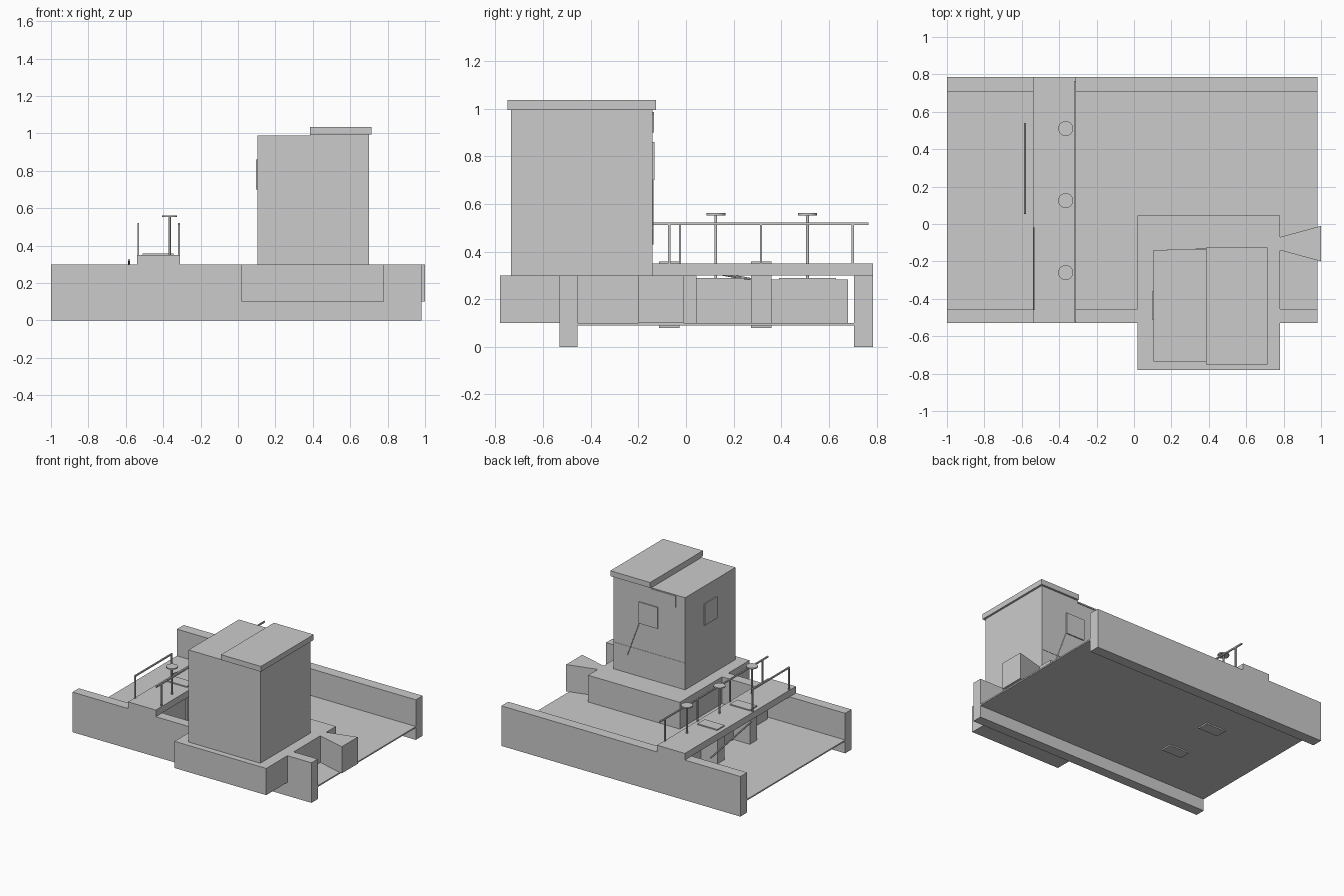
import bpy, bmesh, math
from mathutils import Vector

if "Cube" in bpy.data.objects:
    bpy.data.objects.remove(bpy.data.objects["Cube"], do_unlink=True)

grey = bpy.data.materials.new("concrete grey")
grey.use_nodes = True
COLOUR = (0.6, 0.6, 0.6, 1)
grey.diffuse_color = COLOUR
grey.node_tree.nodes["Principled BSDF"].inputs["Base Color"].default_value = COLOUR


def finish(name, bm):
    mesh = bpy.data.meshes.new(name)
    bmesh.ops.recalc_face_normals(bm, faces=bm.faces)
    bm.to_mesh(mesh)
    bm.free()
    mesh.materials.append(grey)
    obj = bpy.data.objects.new(name, mesh)
    bpy.context.collection.objects.link(obj)
    return obj


def box(name, x, y, z):
    bm = bmesh.new()
    bmesh.ops.create_cube(bm, size=1)
    for v in bm.verts:
        v.co = [r[0] + (c + 0.5) * (r[1] - r[0]) for c, r in zip(v.co, (x, y, z))]
    return finish(name, bm)


def prism(name, outline, z0, z1):
    bm = bmesh.new()
    face = bm.faces.new([bm.verts.new((x, y, z0)) for x, y in outline])
    top = bmesh.ops.extrude_face_region(bm, geom=[face])["geom"]
    bmesh.ops.translate(bm, vec=(0, 0, z1 - z0),
                        verts=[g for g in top if isinstance(g, bmesh.types.BMVert)])
    return finish(name, bm)


def rod(name, a, b, radius, sides=12):
    a, b = Vector(a), Vector(b)
    bm = bmesh.new()
    bmesh.ops.create_cone(bm, cap_ends=True, segments=sides, radius1=radius,
                          radius2=radius, depth=(b - a).length)
    turn = (b - a).to_track_quat("Z", "Y")
    for v in bm.verts:
        v.co = turn @ v.co + (a + b) / 2
    return finish(name, bm)


# Channel: floor slab and two long walls
LENGTH = (-1, 0.98)
box("channel_floor", LENGTH, (-0.46, 0.71), (0.09, 0.1))
box("front_wall", LENGTH, (-0.53, -0.455), (0, 0.3))
box("back_wall", LENGTH, (0.705, 0.785), (0, 0.3))

# Platform with its flared end
box("platform", (0.02, 0.78), (-0.78, 0.045), (0.1, 0.3))
prism("flared_pier", [(0.78, -0.14), (1, -0.2), (1, -0.01), (0.78, -0.07)], 0.1, 0.3)

# Control house and raised half roof
box("house", (0.105, 0.7), (-0.735, -0.14), (0.3, 0.99))
box("roof_slab", (0.385, 0.715), (-0.75, -0.125), (0.995, 1.035))
box("roof_base", (0.385, 0.7), (-0.735, -0.14), (0.985, 0.998))
box("side_window", (0.096, 0.106), (-0.51, -0.36), (0.7, 0.86))
box("back_window", (0.33, 0.485), (-0.141, -0.132), (0.7, 0.86))

# Thin fittings on the back of the house
box("wall_pipe_top", (0.18, 0.385), (-0.141, -0.134), (0.975, 0.985))
box("wall_pipe_drop", (0.18, 0.188), (-0.141, -0.134), (0.9, 0.985))
box("wall_ledge", (0.105, 0.7), (-0.141, -0.138), (0.496, 0.502))
rod("wall_brace", (0.485, -0.139, 0.7), (0.585, -0.139, 0.43), 0.003, 6)

# Footbridge and the piers that carry it
box("bridge_deck", (-0.54, -0.31), (-0.53, 0.785), (0.3, 0.35))
for i, y in enumerate((-0.07, 0.315)):
    box(f"bridge_pier_{i + 1}", (-0.51, -0.345), (y - 0.043, y + 0.043), (0.08, 0.358))

# Sluice gates with stems and hand wheels
GATE_X = -0.365
for i, y in enumerate((-0.26, 0.125, 0.51)):
    n = i + 1
    box(f"gate_{n}", (GATE_X - 0.01, GATE_X + 0.01), (y - 0.17, y + 0.17), (0.1, 0.283))
    box(f"gate_cap_{n}", (GATE_X - 0.014, GATE_X + 0.014), (y - 0.12, y + 0.12), (0.28, 0.288))
    rod(f"wheel_stem_{n}", (GATE_X, y, 0.28), (GATE_X, y, 0.555), 0.006)
    rod(f"hand_wheel_{n}", (GATE_X, y, 0.552), (GATE_X, y, 0.561), 0.04, 32)


# Handrails
def handrail(name, x, y0, y1, posts):
    box(name, (x - 0.005, x + 0.005), (y0, y1), (0.512, 0.522))
    for i, y in enumerate(posts):
        box(f"{name}_post_{i + 1}", (x - 0.005, x + 0.005), (y - 0.005, y + 0.005), (0.35, 0.515))


handrail("long_handrail", -0.315, -0.52, 0.765, (-0.455, -0.07, 0.315, 0.7))
handrail("short_handrail", -0.533, -0.46, -0.02, (-0.455, -0.025))

# Sloping bar beside the bridge
rod("sloping_bar", (-0.583, 0.54, 0.235), (-0.583, 0.055, 0.322), 0.006, 8)

# Smooth only the round parts
bpy.ops.object.select_all(action="DESELECT")
for obj in bpy.context.collection.objects:
    if obj.name.startswith(("hand_wheel", "wheel_stem")):
        obj.select_set(True)
        bpy.context.view_layer.objects.active = obj
bpy.ops.object.shade_smooth_by_angle(angle=math.radians(35))
